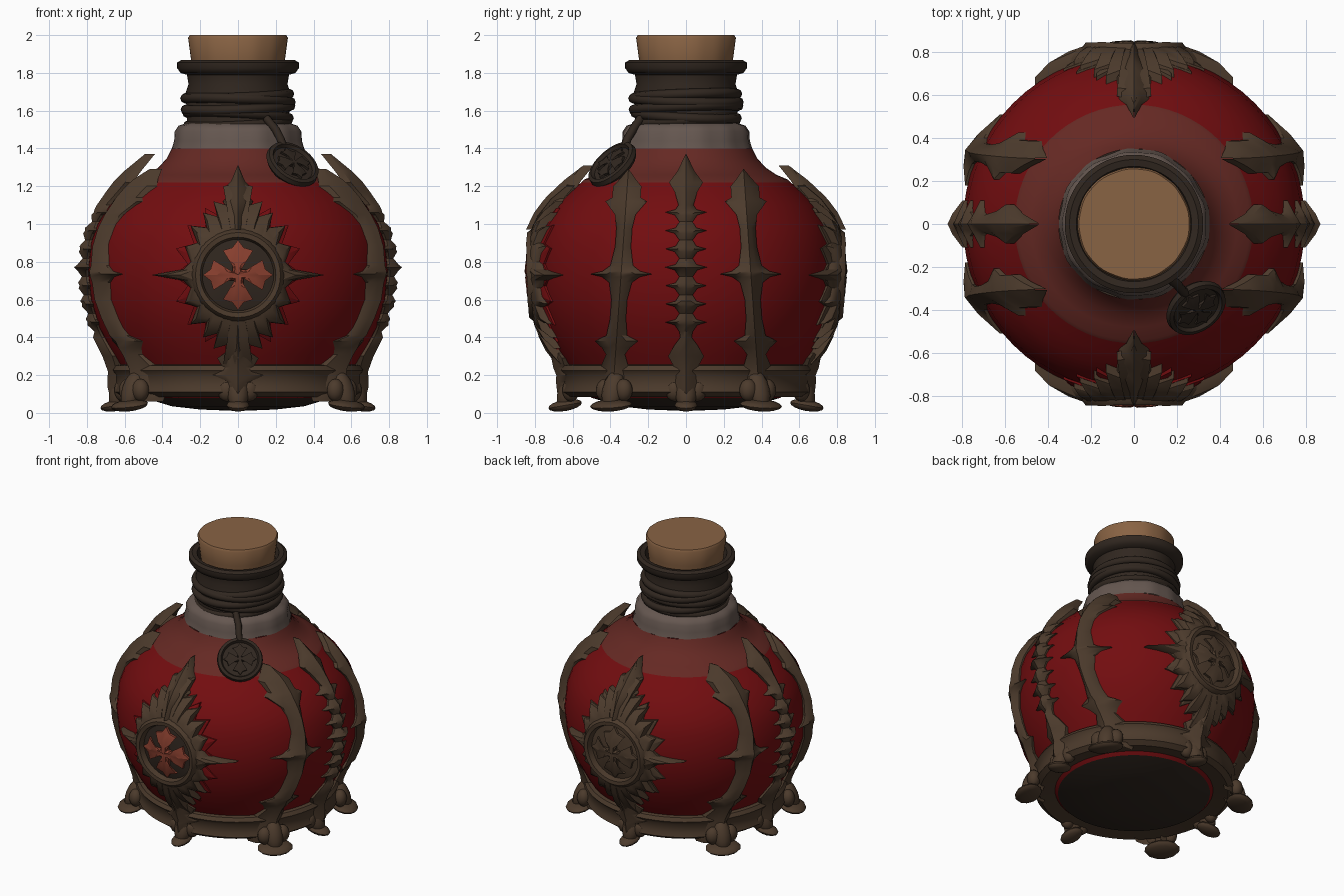
import bpy, bmesh, math
from math import sin, cos, pi, radians, sqrt
from mathutils import Matrix, Vector

if "Cube" in bpy.data.objects:
    bpy.data.objects.remove(bpy.data.objects["Cube"])


def mat(name, r, g, b):
    m = bpy.data.materials.new(name)
    m.diffuse_color = (r, g, b, 1)
    m.use_nodes = True
    m.node_tree.nodes["Principled BSDF"].inputs["Base Color"].default_value = m.diffuse_color
    return m


RED = mat("red_glass", 0.17, 0.004, 0.005)
SHOULDER = mat("shoulder_glass", 0.13, 0.022, 0.017)
SMOKY = mat("smoky_glass", 0.13, 0.095, 0.08)
BRONZE = mat("bronze", 0.072, 0.043, 0.025)
DARK = mat("dark_metal", 0.03, 0.02, 0.014)
GLOW = mat("red_enamel", 0.25, 0.05, 0.028)
CORK = mat("cork", 0.25, 0.125, 0.057)

# Body radius by height, and the radius the metalwork follows
BODY = [(.08, .50), (.13, .55), (.2, .59), (.3, .655), (.45, .735), (.6, .78), (.75, .795), (.9, .78),
        (1.0, .745), (1.1, .68), (1.17, .61), (1.22, .555)]
ORN = [(0, .64), (.12, .62), (.25, .635), (.45, .735), (.6, .78), (.75, .795), (.9, .78),
       (1.0, .745), (1.1, .69), (1.17, .63), (1.25, .57), (1.37, .47)]


def orn_r(z):
    for (z0, r0), (z1, r1) in zip(ORN, ORN[1:]):
        if z <= z1:
            return r0 + (r1 - r0) * max(0, z - z0) / (z1 - z0)
    return ORN[-1][1]


def on_body(ang, t, z, off):
    """Sideways offset t, height z and stand-off to a point on the bottle facing ang."""
    r = orn_r(z) + off
    d = sqrt(max(r * r - t * t, 0))
    return (d * cos(ang) - t * sin(ang), d * sin(ang) + t * cos(ang), z)


def finish(name, bm, material, angle=40):
    bmesh.ops.recalc_face_normals(bm, faces=bm.faces)
    me = bpy.data.meshes.new(name)
    bm.to_mesh(me)
    bm.free()
    ob = bpy.data.objects.new(name, me)
    bpy.context.collection.objects.link(ob)
    me.materials.append(material)
    bpy.ops.object.select_all(action='DESELECT')
    ob.select_set(True)
    bpy.context.view_layer.objects.active = ob
    bpy.ops.object.shade_smooth_by_angle(angle=radians(angle))
    return ob


def skin(name, rows, material, closed=True, cap=False, angle=40):
    """Joins equal rows of points with faces."""
    bm = bmesh.new()
    vs = [[bm.verts.new(p) for p in row] for row in rows]
    n = len(rows[0])
    for a, b in zip(vs, vs[1:]):
        for i in range(n if closed else n - 1):
            j = (i + 1) % n
            bm.faces.new((a[i], a[j], b[j], b[i]))
    if cap:
        c = bm.verts.new(sum((v.co for v in vs[-1]), Vector()) / n)
        for i in range(n):
            bm.faces.new((vs[-1][i], vs[-1][(i + 1) % n], c))
    bmesh.ops.remove_doubles(bm, verts=bm.verts, dist=1e-5)
    return finish(name, bm, material, angle)


def lathe(name, profile, material, seg=64, wave=0):
    rows = [[(r * (1 + wave * sin(9 * a) * sin(4 * a)) * cos(a), r * (1 + wave * sin(9 * a) * sin(4 * a)) * sin(a), z)
             for a in (2 * pi * i / seg for i in range(seg))] for r, z in profile]
    return skin(name, rows, material)


# Glass bottle
lathe("bottle_bottom", [(0, .01), (.2, .018), (.35, .035), (.5, .08)], DARK)
lathe("bottle_body", [(r, z) for z, r in BODY], RED)
lathe("bottle_shoulder", [(.555, 1.22), (.54, 1.235), (.48, 1.26), (.42, 1.3), (.375, 1.35), (.35, 1.4)], SHOULDER)
lathe("bottle_collar", [(.35, 1.4), (.338, 1.44), (.335, 1.49), (.315, 1.52), (.27, 1.535)], SMOKY, wave=.02)
lathe("bottle_neck", [(.27, 1.53), (.275, 1.7), (.262, 1.74), (.27, 1.79), (.305, 1.8), (.322, 1.825),
                      (.322, 1.855), (.30, 1.868), (.268, 1.862), (.25, 1.8), (.2, 1.79)], DARK)
lathe("cork", [(0, 1.78), (.238, 1.78), (.25, 1.88), (.264, 1.985), (.256, 2.0), (0, 2.0)], CORK, wave=.008)

# Cord wrapped round the neck
for i, (z, r, tilt) in enumerate([(1.535, .265, 3), (1.575, .27, -3), (1.615, .278, 2), (1.655, .28, -2), (1.68, .272, 2)]):
    bpy.ops.mesh.primitive_torus_add(major_radius=r, minor_radius=.026, major_segments=48, minor_segments=8,
                                     location=(0, 0, z), rotation=(radians(tilt), radians(-tilt), 0))
    ob = bpy.context.object
    ob.name = f"neck_cord_{i + 1}"
    ob.data.materials.append(DARK)
    bpy.ops.object.shade_smooth_by_angle(angle=radians(60))

# Base ring
lathe("base_ring", [(.52, .1), (.62, .085), (.655, .11), (.645, .14), (.645, .2), (.665, .225),
                    (.65, .25), (.60, .26), (.57, .22)], BRONZE)


def strip(name, ang, rows):
    """Ridged metal strip up the body; rows are height, centre, half width, ridge height."""
    sect = [(-1, None), (-1, .012), (-.45, .8), (0, 1.15), (.45, .8), (1, .012), (1, None)]
    pts = []
    for z, c, w, h in rows:
        row = []
        for k, f in sect:
            off = -.03 if f is None else (f if f == .012 else f * h)
            row.append(on_body(ang, c + k * w, z, off))
        pts.append(row)
    skin(name, pts, BRONZE, closed=False, angle=35)


# Side bands: two spiked pilasters and one thorny spine per side
PILASTER = [(.06, .06, .03), (.14, .08, .05), (.2, .055, .05), (.24, .075, .05), (.31, .05, .045), (.345, .075, .045),
            (.38, .115, .04), (.41, .055, .05), (.5, .042, .05), (.6, .042, .05), (.69, .06, .05), (.72, .1, .055),
            (.735, .165, .055), (.75, .1, .055), (.78, .06, .05), (.88, .042, .05), (.98, .042, .05),
            (1.05, .055, .05), (1.12, .11, .05), (1.14, .075, .055), (1.2, .075, .055), (1.24, .04, .045),
            (1.29, .002, .02)]
spine = [(.04, .02, .03), (.14, .07, .06), (.22, .05, .05), (.3, .095, .05), (.36, .06, .05), (.4, .03, .05)]
for i in range(7):
    z = .43 + i * .097
    spine += [(z, .035, .03), (z + .035, .06, .05), (z + .05, .11, .065 if i == 3 else .045), (z + .065, .055, .05)]
spine += [(1.1, .04, .05), (1.17, .06, .06), (1.22, .09, .06), (1.28, .045, .05), (1.37, .002, .02)]
for side, ang in (("right", 0), ("left", pi)):
    strip(f"{side}_spine", ang, [(z, 0, w, h) for z, w, h in spine])
    for k, s in (("a", 1), ("b", -1)):
        strip(f"{side}_band_{k}", ang, [(z, s * (.395 - .07 * z), w, h) for z, w, h in PILASTER])

# Front and back emblems
CZ = .73
half = [(0, .57), (.03, .48), (.078, .47), (.06, .37), (.13, .39), (.11, .31), (.185, .33), (.165, .25), (.25, .26),
        (.215, .17), (.28, .15), (.25, .07), (.29, .03), (.46, 0)]
quarter = half + [(t, -z) for t, z in half[-2::-1]]
outline = quarter + [(-t, z) for t, z in quarter[-2:0:-1]]
arm = [(.022, .03), (.026, .09), (.08, .13), (.03, .145), (0, .185), (-.03, .145), (-.08, .13), (-.026, .09)]
cross = []
for q in range(4):
    cross += [(x * cos(q * pi / 2) - y * sin(q * pi / 2), x * sin(q * pi / 2) + y * cos(q * pi / 2)) for x, y in arm]
# Jagged backing leaves, alternating long and short
barbs = [((.35 if i % 2 else .27) * sin(2 * pi * i / 36), (.41 if i % 2 else .33) * cos(2 * pi * i / 36))
         for i in range(36)]


def circle(ang, r, off, n=40):
    return [on_body(ang, r * cos(2 * pi * i / n), CZ + r * sin(2 * pi * i / n), off) for i in range(n)]


def plate(name, ang, shape, steps, material):
    """Star-shaped plate blended inward to the central ring."""
    rows = []
    for k, off in steps:
        row = []
        for t, z in shape:
            f = k + (1 - k) * .2 / math.hypot(t, z)
            row.append(on_body(ang, t * f, CZ + z * f, off))
        rows.append(row)
    skin(name, rows, material, angle=30)


for side, ang, inlay in (("front", -pi / 2, GLOW), ("back", pi / 2, BRONZE)):
    plate(f"{side}_emblem_frame", ang, outline, ((1, -.01), (1, .03), (.75, .055), (.4, .065), (0, .06)), BRONZE)
    plate(f"{side}_emblem_backing", ang, barbs, ((1, -.03), (1, .01), (.5, .03), (0, .035)),
          RED if side == "front" else BRONZE)
    skin(f"{side}_emblem_ring", [circle(ang, r, o) for r, o in
                                 ((.245, .02), (.245, .06), (.225, .08), (.2, .07), (.188, .025))], BRONZE)
    skin(f"{side}_emblem_disc", [circle(ang, r, .03) for r in (.2, .13, .06)],
         DARK if side == "front" else BRONZE, cap=True)
    skin(f"{side}_emblem_cross", [[on_body(ang, t * k, CZ + z * k, o) for t, z in cross]
                                  for k, o in ((1, .02), (1, .045), (.6, .06))], inlay, cap=True, angle=30)
    strip(f"{side}_lower_leaf", ang, [(.06, 0, .02, .03), (.1, 0, .06, .05), (.16, 0, .06, .055), (.2, 0, .15, .05),
                                      (.24, 0, .08, .06), (.29, 0, .11, .05), (.33, 0, .05, .06), (.4, 0, .035, .06),
                                      (.48, 0, .02, .05)])
    strip(f"{side}_upper_leaf", ang, [(.97, 0, .03, .08), (1.06, 0, .05, .08), (1.12, 0, .08, .075),
                                      (1.15, 0, .05, .075), (1.19, 0, .07, .065), (1.23, 0, .035, .055),
                                      (1.31, 0, .002, .02)])


def foot(name, x, y, spread):
    """Clawed foot: a leg, a flat leaf toe and two side lobes."""
    a = math.atan2(y, x)
    base = Matrix.Translation((x, y, 0)) @ Matrix.Rotation(a, 4, 'Z')
    bm = bmesh.new()
    for loc, size, tilt in (((.01, 0, .12), (.055, .06, .11), -20), ((.03, 0, .04), (.09, spread, .03), 10),
                            ((0, .06, .12), (.045, .05, .06), 0), ((0, -.06, .12), (.045, .05, .06), 0)):
        bmesh.ops.create_uvsphere(bm, u_segments=12, v_segments=8, radius=1, matrix=base @ Matrix.Translation(loc)
                                  @ Matrix.Rotation(radians(tilt), 4, 'Y') @ Matrix.Diagonal((*size, 1)))
    finish(name, bm, BRONZE)


# Feet under each band
for nx, sx in (("right", 1), ("left", -1)):
    foot(f"{nx}_foot", sx * .61, 0, .06)
    for ny, sy in (("front", -1), ("back", 1)):
        foot(f"{ny}_{nx}_foot", sx * .55, sy * .38, .12)
for ny, sy in (("front", -1), ("back", 1)):
    foot(f"{ny}_foot", 0, sy * .61, .06)

# Medallion hanging from the neck
out = Vector((.28, -.38, 0)).normalized()
normal = (out + Vector((0, 0, .9))).normalized()
up = (Vector((0, 0, 1)) - normal * normal.z).normalized()
right = up.cross(normal)
centre = Vector((.285, -.385, 1.31))


def med(x, y, h):
    return centre + right * x + up * y + normal * h


def med_ring(r, h):
    return [med(r * cos(2 * pi * i / 32), r * sin(2 * pi * i / 32), h) for i in range(32)]


skin("medallion", [med_ring(r, h) for r, h in ((.02, -.02), (.135, -.02), (.15, 0), (.145, .025), (.125, .03),
                                               (.115, .012), (.05, .012))], DARK, cap=True)
skin("medallion_cross", [[med(x * k, y * k, h) for x, y in cross] for k, h in ((.58, .005), (.58, .025), (.35, .032))],
     DARK, cap=True, angle=30)
cu = bpy.data.curves.new("medallion_cord", 'CURVE')
cu.dimensions = '3D'
cu.bevel_depth = .022
cu.bevel_resolution = 2
path = [(.15, -.24, 1.56), (.2, -.28, 1.5), (.225, -.31, 1.45), med(0, .13, .01)]
sp = cu.splines.new('POLY')
sp.points.add(len(path) - 1)
for p, co in zip(sp.points, path):
    p.co = (*co, 1)
cu.materials.append(DARK)
bpy.context.collection.objects.link(bpy.data.objects.new("medallion_cord", cu))
